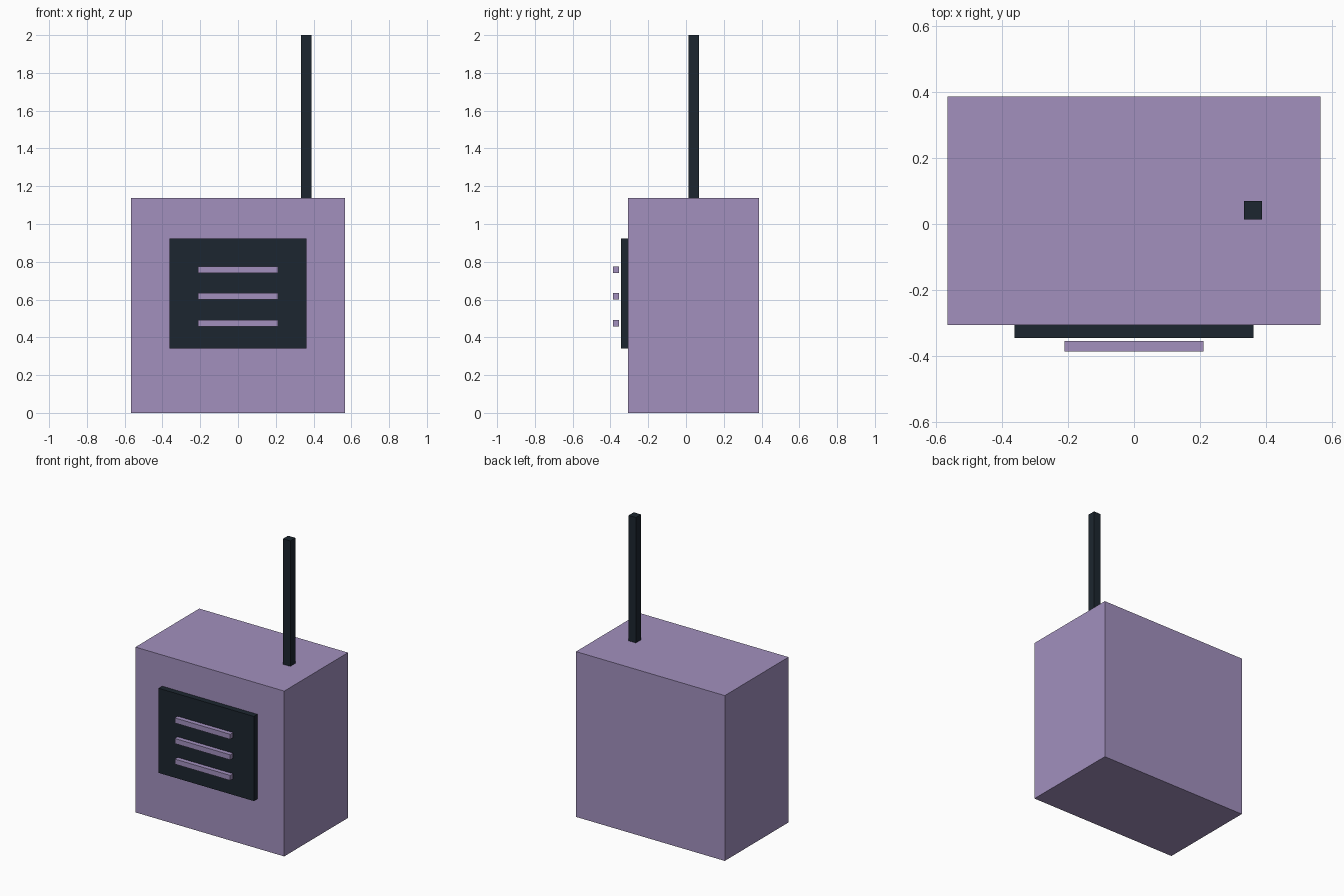
import bpy
import bmesh
from mathutils import Vector

if "Cube" in bpy.data.objects:
    bpy.data.objects.remove(bpy.data.objects["Cube"])


def material(name, colour):
    mat = bpy.data.materials.new(name)
    mat.diffuse_color = colour
    mat.use_nodes = True
    mat.node_tree.nodes["Principled BSDF"].inputs["Base Color"].default_value = mat.diffuse_color
    return mat


def box(name, low, high, mat):
    """Axis-aligned box between two opposite corners."""
    low, high = Vector(low), Vector(high)
    centre = (low + high) / 2
    bm = bmesh.new()
    bmesh.ops.create_cube(bm, size=1)
    bmesh.ops.scale(bm, vec=high - low, verts=bm.verts)
    mesh = bpy.data.meshes.new(name)
    bm.to_mesh(mesh)
    bm.free()
    mesh.materials.append(mat)
    obj = bpy.data.objects.new(name, mesh)
    obj.location = centre
    bpy.context.collection.objects.link(obj)
    return obj


lilac = material("lilac", (0.36, 0.28, 0.515, 1))
dark = material("dark", (0.0116, 0.0194, 0.029, 1))

# Main casing
box("body", (-0.566, -0.306, 0), (0.566, 0.387, 1.137), lilac)

# Front panel
box("front_panel", (-0.362, -0.345, 0.341), (0.362, -0.306, 0.923), dark)

# Three bars standing just clear of the panel
for i in range(3):
    z = 0.475 + i * 0.1415
    box(f"grille_bar_{i + 1}", (-0.211, -0.386, z - 0.0175), (0.211, -0.354, z + 0.0175), lilac)

# Square antenna on the top right
box("antenna", (0.333, 0.014, 1.137), (0.388, 0.069, 2.0), dark)
